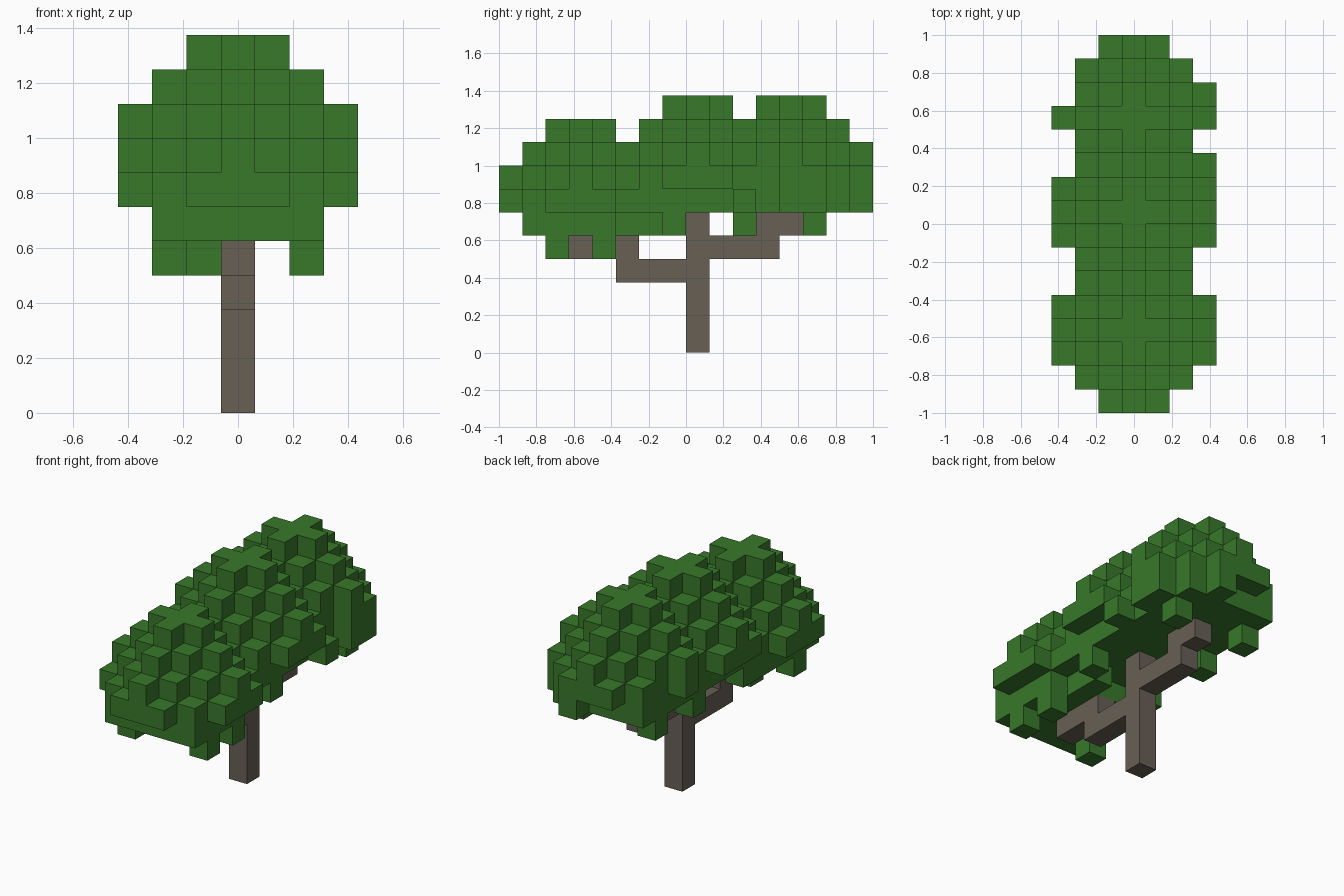
import bpy
import bmesh
from math import radians
from mathutils import Vector

S = 0.125  # edge of one block

cube = bpy.data.objects.get("Cube")
if cube:
    bpy.data.objects.remove(cube, do_unlink=True)


def make_material(name, rgb):
    mat = bpy.data.materials.new(name)
    mat.use_nodes = True
    color = (*rgb, 1.0)
    mat.diffuse_color = color
    bsdf = mat.node_tree.nodes["Principled BSDF"]
    bsdf.inputs["Base Color"].default_value = color
    bsdf.inputs["Roughness"].default_value = 0.9
    return mat


def crown(row, level):
    """Stepped dome: every layer is a smaller diamond, cut off at three blocks."""
    return {(i, row + j, level + k)
            for i in range(-3, 4) for j in range(-3, 4) for k in range(4)
            if abs(i) + abs(j) + k <= 4}


def box(i0, i1, j0, j1, k0, k1):
    """All blocks in an inclusive range."""
    return {(i, j, k) for i in range(i0, i1 + 1)
            for j in range(j0, j1 + 1) for k in range(k0, k1 + 1)}


def build_blocks(name, cells, solid, mat):
    """Mesh only the block sides that are exposed, then merge flat areas."""
    bm = bmesh.new()
    for cell in sorted(cells):
        centre = Vector((cell[0], cell[1] - 7.5, cell[2] + 0.5))
        for axis in range(3):
            for sign in (-1, 1):
                step = [0, 0, 0]
                step[axis] = sign
                if tuple(c + s for c, s in zip(cell, step)) in solid:
                    continue
                n = Vector(step)
                u = Vector([float(a == (axis + 1) % 3) for a in range(3)])
                v = n.cross(u)
                mid = centre + n / 2
                corners = [mid + (a * u + b * v) / 2
                           for a, b in ((-1, -1), (1, -1), (1, 1), (-1, 1))]
                bm.faces.new([bm.verts.new(c * S) for c in corners])
    bmesh.ops.remove_doubles(bm, verts=bm.verts, dist=0.001)
    bmesh.ops.dissolve_limit(bm, angle_limit=radians(1),
                             verts=bm.verts, edges=bm.edges)
    mesh = bpy.data.meshes.new(name)
    bm.to_mesh(mesh)
    bm.free()
    mesh.materials.append(mat)
    obj = bpy.data.objects.new(name, mesh)
    bpy.context.collection.objects.link(obj)


# Trunk and the two stepped branches
trunk = box(0, 0, 8, 8, 0, 5)
front_branch = box(0, 0, 5, 7, 3, 3) | box(0, 0, 3, 5, 4, 4)
back_branch = box(0, 0, 9, 11, 4, 4) | box(0, 0, 11, 12, 5, 5)
wood = trunk | front_branch | back_branch

# Three overlapping crowns; the front one sits a block lower
leaves = crown(3, 6) | crown(8, 7) | crown(12, 7)
leaves -= {(3, 11, 7), (-3, 11, 7), (-3, 13, 7)}

# Underside layers of the crowns
leaves |= box(-2, 2, 1, 5, 5, 5) - {(2, 5, 5)}
leaves |= box(-2, 2, 6, 14, 6, 6) | {(1, 15, 6)}

# Side overhangs and hanging tufts
leaves |= box(3, 3, 12, 13, 6, 7) | {(3, 10, 6)}
leaves |= {(2, 7, 5), (1, 6, 5), (-2, 6, 5), (-2, 10, 5), (-2, 13, 5), (2, 13, 5)}
leaves |= {(-2, 2, 4), (2, 2, 4), (-1, 4, 4), (2, 4, 4)}
leaves -= wood

solid = wood | leaves
build_blocks("trunk_and_branches", wood, solid,
             make_material("bark brown", (0.137, 0.115, 0.09)))
build_blocks("leaf_canopy", leaves, solid,
             make_material("leaf green", (0.04, 0.19, 0.023)))
